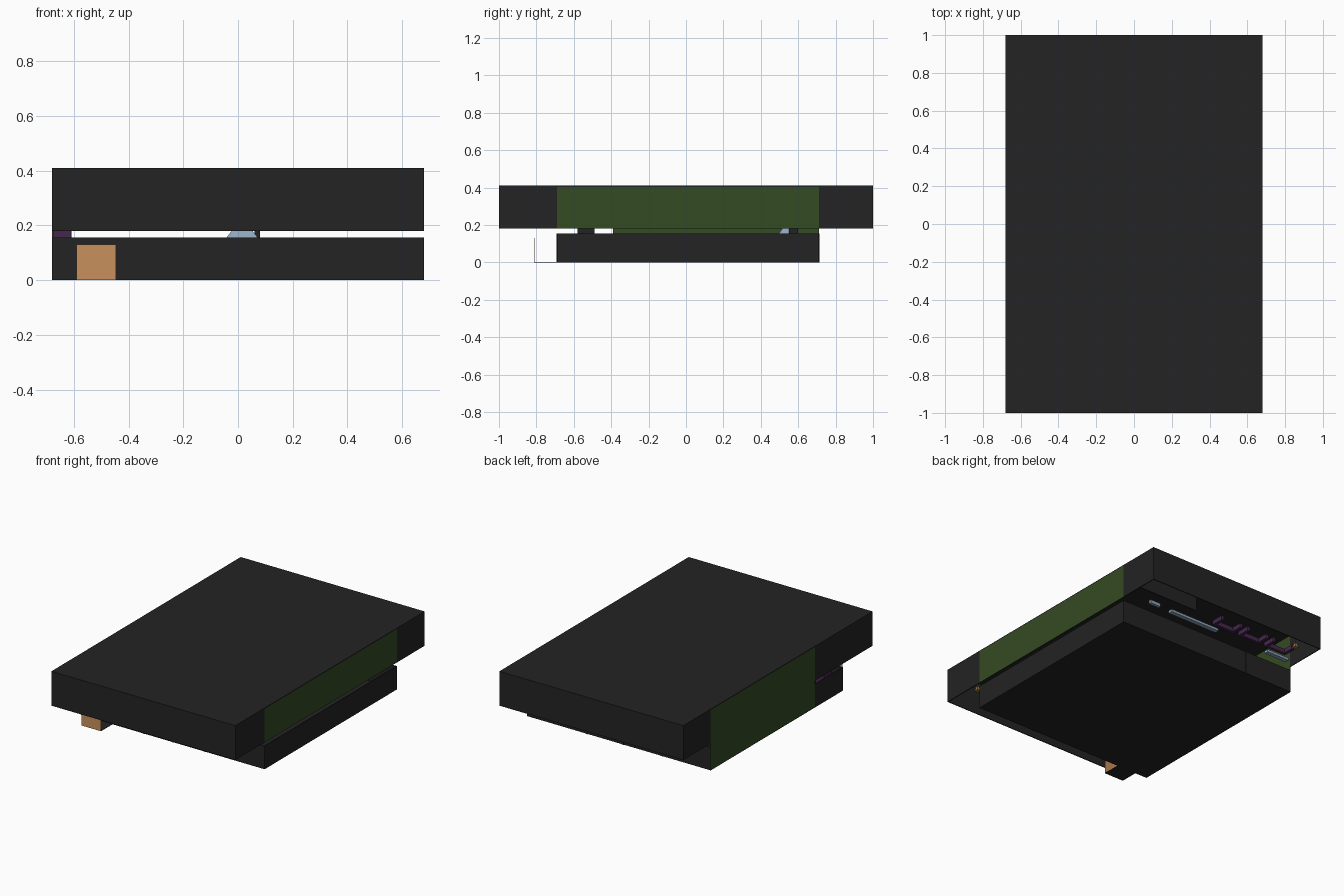
import bpy, bmesh

if "Cube" in bpy.data.objects:
    bpy.data.objects.remove(bpy.data.objects["Cube"])


def mat(name, r, g, b):
    m = bpy.data.materials.new(name)
    m.diffuse_color = (r, g, b, 1)
    m.use_nodes = True
    m.node_tree.nodes["Principled BSDF"].inputs["Base Color"].default_value = m.diffuse_color
    return m


DARK = mat("charcoal", .017, .017, .017)
GREEN = mat("moss green", .034, .069, .016)
TAN = mat("tan wood", .58, .28, .105)
BLUE = mat("pale steel blue", .27, .38, .50)
PURPLE = mat("deep purple", .06, .02, .075)
GOLD = mat("dull gold", .28, .19, .04)


def box(name, x0, x1, y0, y1, z0, z1, m, top=1.0):
    """Axis aligned box; top < 1 narrows the upper face."""
    bm = bmesh.new()
    bmesh.ops.create_cube(bm, size=1)
    cx, cy, cz = (x0 + x1) / 2, (y0 + y1) / 2, (z0 + z1) / 2
    for v in bm.verts:
        k = top if v.co.z > 0 else 1
        v.co = (cx + v.co.x * k * (x1 - x0), cy + v.co.y * k * (y1 - y0),
                cz + v.co.z * (z1 - z0))
    me = bpy.data.meshes.new(name)
    bm.to_mesh(me)
    bm.free()
    me.materials.append(m)
    ob = bpy.data.objects.new(name, me)
    bpy.context.collection.objects.link(ob)
    return ob


W, T = .68, .006              # half width, wall thickness
F, B = -.69, .71              # lower storey front and back
LOW, UP, TOP = .155, .18, .41
SPLIT = -.39                  # where the left green wall starts

# upper storey: ceiling and hanging walls
box("ceiling", -W, W, -1, 1, TOP - T, TOP, DARK)
box("upper_front_wall", -W, W, -1, -1 + T, UP, TOP - T, DARK)
box("upper_back_wall", -W, W, 1 - T, 1, UP, TOP - T, DARK)
box("right_wall_front", W - T, W, -1 + T, F, UP, TOP - T, DARK)
box("right_wall_green", W - T, W, F, B, UP, TOP - T, GREEN)
box("right_wall_back", W - T, W, B, 1 - T, UP, TOP - T, DARK)
box("left_wall_front", -W, -W + T, -1 + T, SPLIT, UP, TOP - T, DARK)
box("left_wall_green", -W, -W + T, SPLIT, B, 0, TOP - T, GREEN)
box("left_wall_back", -W, -W + T, B, 1 - T, UP, TOP - T, DARK)

# lower storey: floor and walls, with a doorway in the front
D0, D1, DH = -.59, -.445, .13
box("floor", -W, W, F, B, 0, T, DARK)
box("lower_back_wall", -W + T, W, B - T, B, T, LOW, DARK)
box("lower_right_wall", W - T, W, F, B - T, T, LOW, DARK)
box("lower_left_wall", -W, -W + T, F, SPLIT, T, LOW, DARK)
box("lower_front_wall_left", -W + T, D0, F, F + T, T, LOW, DARK)
box("lower_front_wall_right", D1, W - T, F, F + T, T, LOW, DARK)
box("door_lintel", D0, D1, F, F + T, DH, LOW, DARK)

# porch floor and tan door
box("porch_floor", D0, D1, -.81, F, 0, .002, DARK)
box("door", D0, D1, -.812, -.81, 0, DH, TAN)

# pilasters on the lower front and back
for i, x in enumerate((-.215, .003, .24)):
    box(f"front_pilaster_{i}", x - .008, x + .008, F - .003, F, 0, LOW, DARK)
for i, x in enumerate((-.32, -.03, .235)):
    box(f"back_pilaster_{i}", x - .008, x + .008, B, B + .003, 0, LOW, DARK)

# partition above the rear overhang
box("partition", .21, W - T, .85, .855, UP + .01, TOP - T, DARK)

# U-shaped purple seats and pale counters over the rear overhang
for i, x in enumerate((-.06, -.27, -.48)):
    z0, z1 = .185, .215
    box(f"seat_back_{i}", x - .085, x + .085, .79, .81, z0, z1, PURPLE)
    box(f"seat_arm_left_{i}", x - .085, x - .065, .81, .88, z0, z1, PURPLE)
    box(f"seat_arm_right_{i}", x + .065, x + .085, .81, .88, z0, z1, PURPLE)
box("counter", -.05, .33, .73, .76, .183, .2, BLUE)
box("counter_left", -.62, -.45, .73, .76, .183, .2, BLUE)
box("small_screen", .42, .5, .74, .76, .183, .205, BLUE)

# furniture seen through the gap between storeys
box("console", -.05, .08, .49, .61, LOW - .01, .2, BLUE, .35)
box("console_side", .06, .08, .55, .6, .15, .185, DARK)
box("purple_cabinet", -W + T, -.612, -.575, -.495, T, .22, PURPLE)
box("cabinet_front", -.612, -.608, -.58, -.49, T, .18, DARK)

# hanging lamps in the overhangs
for i, (x, y) in enumerate(((.61, -.79), (-.56, .9))):
    box(f"lamp_{i}", x - .015, x + .015, y - .015, y + .015, .19, .22, GOLD, .5)
    box(f"lamp_rod_{i}", x - .003, x + .003, y - .003, y + .003, .22, TOP - T, GOLD)
